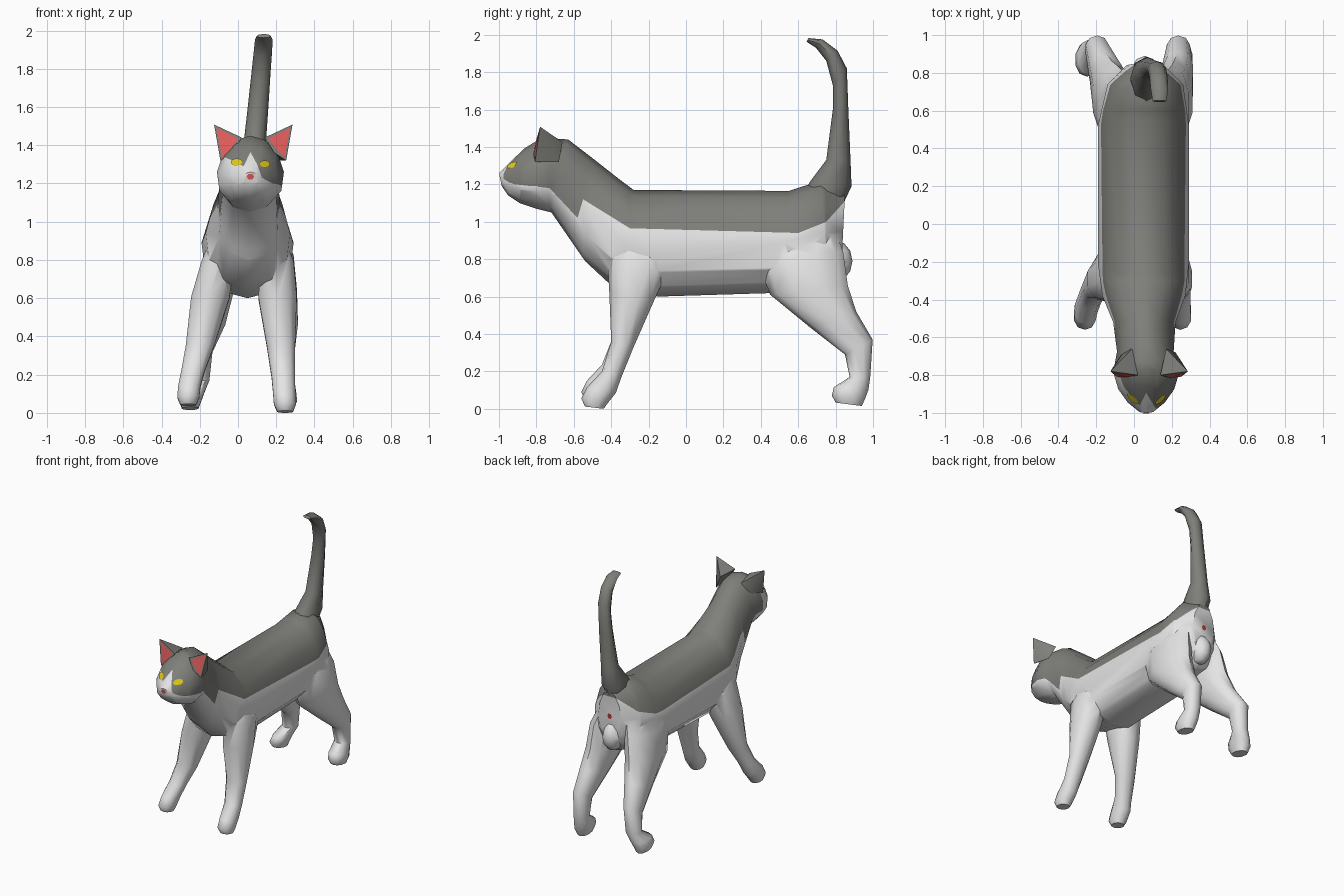
import bpy, bmesh, math
from mathutils import Vector
from mathutils.bvhtree import BVHTree

if "Cube" in bpy.data.objects:
    bpy.data.objects.remove(bpy.data.objects["Cube"])


def material(name, rgb):
    m = bpy.data.materials.new(name)
    m.diffuse_color = (*rgb, 1)
    m.use_nodes = True
    m.node_tree.nodes["Principled BSDF"].inputs["Base Color"].default_value = m.diffuse_color
    return m


WHITE = material("white_fur", (0.78, 0.78, 0.78))
GREY = material("grey_fur", (0.21, 0.21, 0.195))
PINK = material("pink_skin", (0.78, 0.11, 0.11))
YELLOW = material("yellow_eye", (0.75, 0.6, 0.01))
RED = material("dark_red_skin", (0.5, 0.04, 0.04))


def smooth(ob, angle):
    bpy.ops.object.select_all(action='DESELECT')
    ob.select_set(True)
    bpy.context.view_layer.objects.active = ob
    bpy.ops.object.shade_smooth_by_angle(angle=math.radians(angle))


def finish(bm, name, mats, angle=55):
    me = bpy.data.meshes.new(name)
    bm.to_mesh(me)
    ob = bpy.data.objects.new(name, me)
    bpy.context.collection.objects.link(ob)
    for m in mats:
        me.materials.append(m)
    smooth(ob, angle)
    return ob


def loft(rings, sides=12, power=2.1, pear=0.0):
    """Rings are (ya, za, yb, zb, centre x, half width); pear narrows the a side."""
    bm = bmesh.new()
    loops = []
    sq = lambda v: math.copysign(abs(v) ** (2 / power), v)
    for ya, za, yb, zb, cx, hw in rings:
        loop = []
        for i in range(sides):
            t = 2 * math.pi * i / sides
            c, s = sq(math.cos(t)), sq(math.sin(t))
            loop.append(bm.verts.new((cx + hw * s * (1 - pear * c),
                                      (ya + yb) / 2 + (ya - yb) / 2 * c,
                                      (za + zb) / 2 + (za - zb) / 2 * c)))
        loops.append(loop)
    for a, b in zip(loops, loops[1:]):
        for i in range(sides):
            j = (i + 1) % sides
            bm.faces.new((a[i], a[j], b[j], b[i]))
    bm.faces.new(loops[0])
    bm.faces.new(loops[-1])
    bmesh.ops.recalc_face_normals(bm, faces=bm.faces)
    return bm


def bisect(bm, faces, co, no):
    geom = set(faces)
    for f in faces:
        geom.update(f.edges)
        geom.update(f.verts)
    bmesh.ops.bisect_plane(bm, geom=list(geom), plane_co=co, plane_no=no, dist=1e-5)


def cut_line(bm, axis, line, keep):
    """Cut faces along a polyline drawn in the (axis, z) plane."""
    def vec(u, z):
        return Vector((u, 0, z)) if axis == 0 else Vector((0, u, z))
    for u, z in line[1:-1]:
        bisect(bm, [f for f in bm.faces if keep(f)], vec(u, z), vec(1, 0))
    for (u0, z0), (u1, z1) in zip(line, line[1:]):
        faces = [f for f in bm.faces if keep(f) and u0 <= f.calc_center_median()[axis] <= u1]
        if faces:
            bisect(bm, faces, vec(u0, z0), vec(z0 - z1, u1 - u0))


def height(line, u):
    if u <= line[0][0]:
        return line[0][1]
    for (u0, z0), (u1, z1) in zip(line, line[1:]):
        if u <= u1:
            return z0 + (z1 - z0) * (u - u0) / (u1 - u0)
    return line[-1][1]


# Body, neck and head in one loft from rump to nose
bm = loft([
    (0.85, 1.15, 0.83, 0.74, 0.06, 0.10),
    (0.72, 1.22, 0.76, 0.66, 0.06, 0.20),
    (0.55, 1.165, 0.50, 0.62, 0.05, 0.24),
    (-0.28, 1.17, -0.15, 0.60, 0.05, 0.24),
    (-0.36, 1.23, -0.40, 0.66, 0.052, 0.22),
    (-0.50, 1.34, -0.54, 0.79, 0.055, 0.165),
    (-0.63, 1.44, -0.72, 1.05, 0.06, 0.15),
    (-0.77, 1.45, -0.80, 1.07, 0.065, 0.175),
    (-0.86, 1.395, -0.89, 1.10, 0.065, 0.148),
    (-0.94, 1.32, -0.95, 1.14, 0.065, 0.098),
    (-1.0, 1.26, -0.985, 1.19, 0.065, 0.04)], pear=0.12)
surface = BVHTree.FromBMesh(bm)

# Coat pattern: grey back over white, with a white blaze on the face
side = [(-1.05, 1.215), (-0.73, 1.18), (-0.58, 1.02), (-0.55, 1.12), (-0.3, 0.965),
        (0.6, 0.94), (0.75, 1.0), (0.84, 1.1), (0.95, 1.2)]
blaze = [(-0.2, 1.36), (-0.1, 1.35), (-0.03, 1.32), (0.03, 1.29), (0.065, 1.365),
         (0.1, 1.3), (0.125, 1.23), (0.2, 1.19), (0.3, 1.19)]
cut_line(bm, 1, side, lambda f: True)
cut_line(bm, 0, blaze, lambda f: f.calc_center_median().y < -0.785)
for f in bm.faces:
    c = f.calc_center_median()
    white = c.z < height(side, c.y) or (c.y < -0.785 and c.z < height(blaze, c.x))
    f.material_index = 0 if white else 1
body = finish(bm, "body_and_legs", [WHITE, GREY])

# Tail
finish(loft([
    (0.60, 1.10, 0.82, 1.05, 0.06, 0.07),
    (0.66, 1.21, 0.885, 1.19, 0.065, 0.085),
    (0.75, 1.33, 0.88, 1.32, 0.08, 0.06),
    (0.785, 1.60, 0.868, 1.60, 0.105, 0.054),
    (0.785, 1.73, 0.86, 1.82, 0.12, 0.05),
    (0.75, 1.86, 0.81, 1.915, 0.13, 0.048),
    (0.695, 1.93, 0.73, 1.975, 0.135, 0.046),
    (0.645, 1.962, 0.655, 1.982, 0.135, 0.036)], 8, 2), "tail", [GREY])

# Legs: (ya, za, yb, zb, left x, right x, half width), merged into the body
front = [(-0.36, 1.0, -0.2, 1.0, -0.05, 0.155, 0.06),
         (-0.42, 0.80, -0.08, 0.78, -0.105, 0.205, 0.09),
         (-0.41, 0.62, -0.17, 0.58, -0.145, 0.207, 0.105),
         (-0.40, 0.36, -0.28, 0.33, -0.2, 0.225, 0.077),
         (-0.45, 0.20, -0.345, 0.17, -0.235, 0.237, 0.064),
         (-0.53, 0.115, -0.375, 0.085, -0.255, 0.242, 0.061),
         (-0.56, 0.055, -0.415, 0.035, -0.26, 0.245, 0.06),
         (-0.54, 0.012, -0.44, 0.0, -0.26, 0.247, 0.043)]
hind = [(0.58, 1.0, 0.78, 1.0, -0.03, 0.15, 0.06),
        (0.38, 0.80, 0.84, 0.84, -0.09, 0.20, 0.095),
        (0.45, 0.61, 0.865, 0.66, -0.12, 0.213, 0.10),
        (0.67, 0.43, 0.91, 0.52, -0.15, 0.23, 0.087),
        (0.85, 0.29, 0.998, 0.37, -0.195, 0.235, 0.064),
        (0.875, 0.17, 0.985, 0.17, -0.205, 0.24, 0.058),
        (0.79, 0.115, 0.975, 0.10, -0.235, 0.245, 0.062),
        (0.78, 0.07, 0.96, 0.06, -0.25, 0.25, 0.062),
        (0.80, 0.033, 0.94, 0.015, -0.25, 0.25, 0.045)]
parts = []
for name, rings in (("front_leg", front), ("hind_leg", hind)):
    for k, label in enumerate(("left", "right")):
        up = 0.035 if (k == 0 and name == "front_leg") else 0.0
        parts.append(finish(loft([(a, b + up * (b < 0.3), c, d + up * (b < 0.3), xs[k], w)
                                  for a, b, c, d, *xs, w in rings], 10, 2.2),
                            f"{name}_{label}", [WHITE, GREY]))

# Rounded bump under the tail
bm = bmesh.new()
bmesh.ops.create_uvsphere(bm, u_segments=10, v_segments=6, radius=1)
for v in bm.verts:
    v.co = Vector((0.058, 0.80, 0.79)) + Vector((v.co.x * 0.075, v.co.y * 0.09, v.co.z * 0.11))
parts.append(finish(bm, "rear_bump", [WHITE, GREY]))

# Union legs and bump with the body
for part in parts:
    mod = body.modifiers.new("join", 'BOOLEAN')
    mod.operation, mod.solver, mod.object = 'UNION', 'EXACT', part
    bpy.context.view_layer.objects.active = body
    bpy.ops.object.modifier_apply(modifier=mod.name)
    bpy.data.objects.remove(part)
smooth(body, 50)

# Ears: pyramids sunk into the head, with an inset pink front
for s, label in ((-1, "left"), (1, "right")):
    bm = bmesh.new()
    x = lambda d: 0.08 + s * d
    tip, outer, inner, low, rear, back = [bm.verts.new(p) for p in (
        (x(0.205), -0.78, 1.508), (x(0.172), -0.808, 1.32), (x(0.06), -0.80, 1.44),
        (x(0.11), -0.815, 1.36), (x(0.14), -0.68, 1.32), (x(0.09), -0.66, 1.425))]
    inside = bm.faces.new((tip, outer, low, inner))
    for loop in ((tip, outer, rear), (tip, rear, back), (tip, back, inner),
                 (inner, back, low), (low, back, rear), (low, rear, outer)):
        bm.faces.new(loop)
    bmesh.ops.recalc_face_normals(bm, faces=bm.faces)
    bmesh.ops.inset_region(bm, faces=[inside], thickness=0.02)
    inside.material_index = 1
    finish(bm, f"ear_{label}", [GREY, PINK], 60)


# Eyes, nose and rear spot: thin plates laid on the body surface
def plate(name, cx, cz, rx, rz, mat, direction=1, sides=8):
    bm = bmesh.new()

    def lay(px, pz):
        hit, no, _, _ = surface.ray_cast(Vector((px, -3 * direction, pz)),
                                         Vector((0, direction, 0)))
        if hit is None:
            hit, no = surface.find_nearest(Vector((px, -direction, pz)))[:2]
        return bm.verts.new(hit + no * 0.006)
    mid = lay(cx, cz)
    rim = [lay(cx + rx * math.cos(2 * math.pi * i / sides),
               cz + rz * math.sin(2 * math.pi * i / sides)) for i in range(sides)]
    for i in range(sides):
        tri = (mid, rim[i], rim[(i + 1) % sides])
        bm.faces.new(tri if direction > 0 else tri[::-1])
    finish(bm, name, [mat])


plate("eye_left", -0.005, 1.308, 0.03, 0.02, YELLOW)
plate("eye_right", 0.137, 1.3, 0.028, 0.018, YELLOW)
plate("nose", 0.065, 1.237, 0.02, 0.017, PINK, 1, 6)
plate("rear_spot", 0.06, 0.955, 0.02, 0.022, RED, -1, 6)
